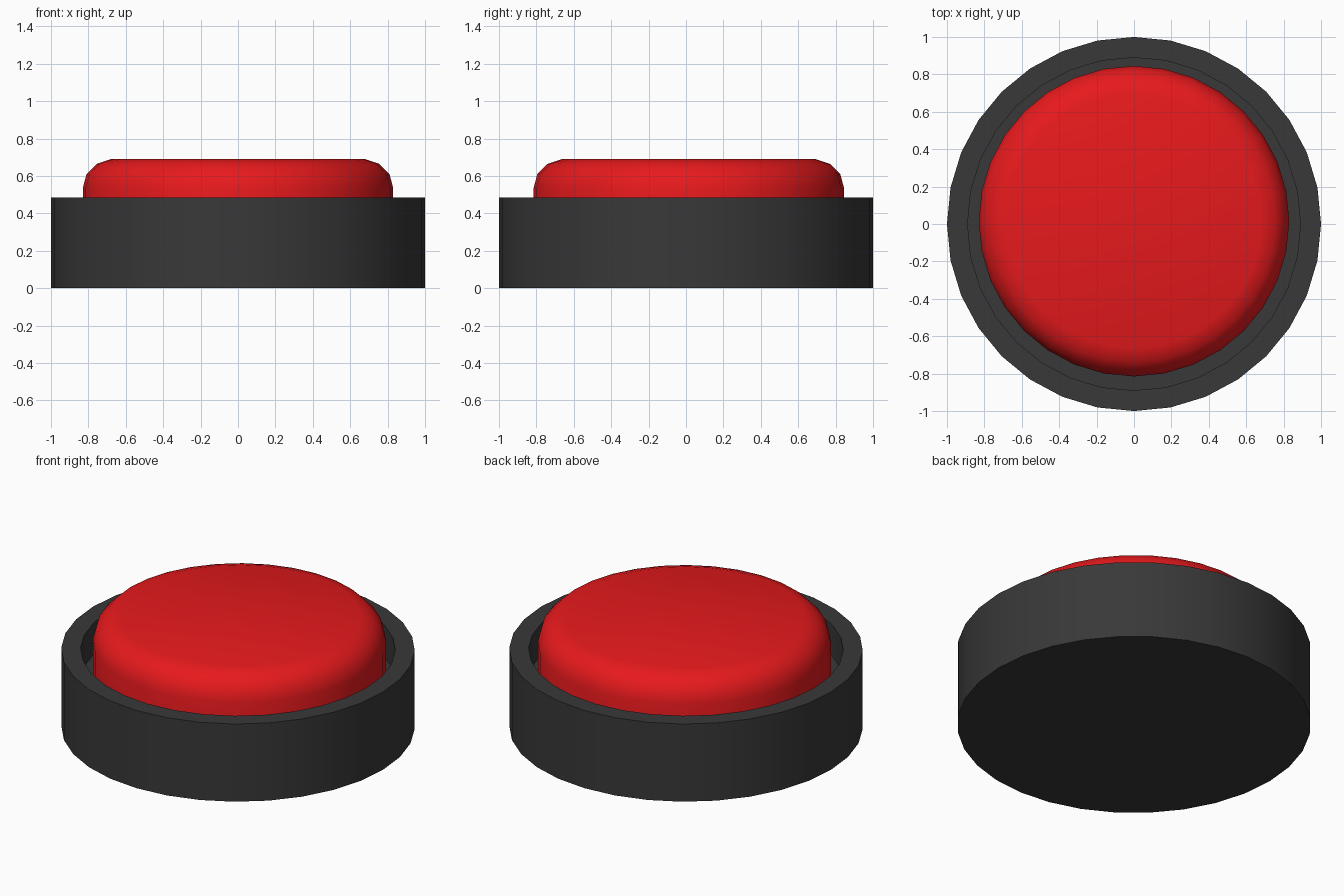
import bpy, bmesh, math

if "Cube" in bpy.data.objects:
    bpy.data.objects.remove(bpy.data.objects["Cube"])

SIDES = 32


def lathe(name, profile, y, color, angle):
    """Revolve an (r, z) profile, listed bottom to top, and cap both ends."""
    bm = bmesh.new()
    rings = []
    for r, z in profile:
        rings.append([bm.verts.new((r * math.cos(2 * math.pi * i / SIDES),
                                    y + r * math.sin(2 * math.pi * i / SIDES), z))
                      for i in range(SIDES)])
    for a, b in zip(rings, rings[1:]):
        for i in range(SIDES):
            j = (i + 1) % SIDES
            bm.faces.new((a[i], a[j], b[j], b[i]))
    bm.faces.new(rings[0][::-1])
    bm.faces.new(rings[-1])
    mesh = bpy.data.meshes.new(name)
    bm.to_mesh(mesh)
    bm.free()
    obj = bpy.data.objects.new(name, mesh)
    bpy.context.collection.objects.link(obj)
    mat = bpy.data.materials.new(name + "_material")
    mat.diffuse_color = color
    mat.use_nodes = True
    mat.node_tree.nodes["Principled BSDF"].inputs["Base Color"].default_value = mat.diffuse_color
    mesh.materials.append(mat)
    bpy.ops.object.select_all(action='DESELECT')
    obj.select_set(True)
    bpy.context.view_layer.objects.active = obj
    bpy.ops.object.shade_smooth_by_angle(angle=math.radians(angle))
    return obj


# Housing: round cup with a raised rim and sunken floor
lathe("housing", [(1, 0), (1, 0.485), (0.89, 0.485), (0.89, 0.29)],
      0, (0.04, 0.04, 0.04, 1), 30)

# Push button: domed-edge disc, slightly off centre towards the back
lathe("push_button", [(0.83, 0.28), (0.83, 0.535), (0.81, 0.61),
                      (0.755, 0.665), (0.68, 0.69)],
      0.015, (0.8, 0.01, 0.012, 1), 40)
